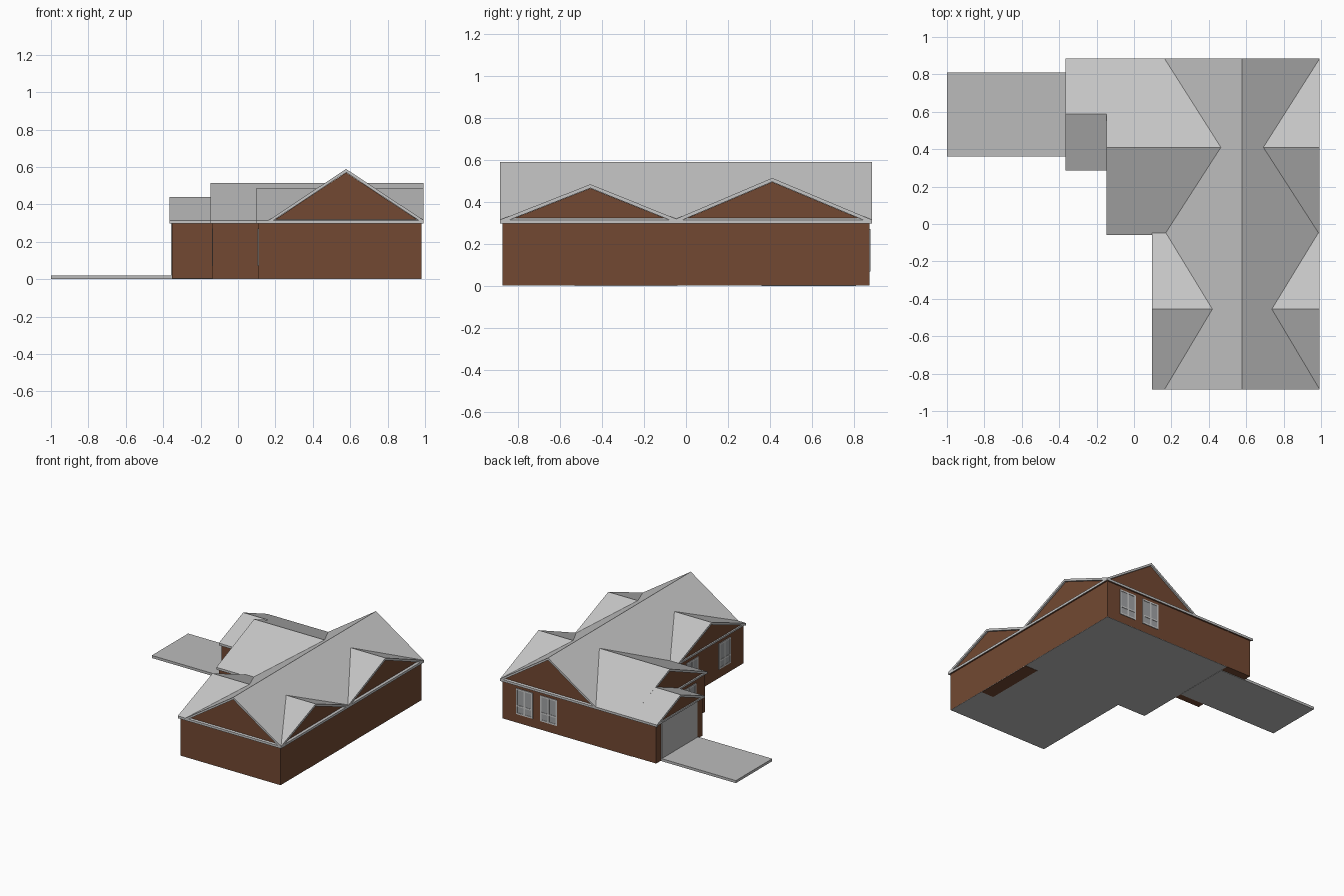
import bpy, bmesh
from mathutils import Vector

if "Cube" in bpy.data.objects:
    bpy.data.objects.remove(bpy.data.objects["Cube"])


def material(name, rgb):
    m = bpy.data.materials.new(name)
    m.diffuse_color = (*rgb, 1)
    m.use_nodes = True
    m.node_tree.nodes["Principled BSDF"].inputs["Base Color"].default_value = m.diffuse_color
    return m


BRICK = material("brown_brick", (0.17, 0.066, 0.032))
ROOF = material("roof_grey", (0.56, 0.56, 0.56))
CONCRETE = material("concrete_grey", (0.50, 0.50, 0.50))
FRAME = material("frame_grey", (0.60, 0.60, 0.60))
GLASS = material("glass_grey", (0.36, 0.37, 0.38))


def prism(name, pts, axis, a, b, mat):
    """Extrude a 2D outline along an axis from a to b."""
    def place(p, t):
        u, v = p
        return {"x": (t, u, v), "y": (u, t, v), "z": (u, v, t)}[axis]
    bm = bmesh.new()
    lo = [bm.verts.new(place(p, a)) for p in pts]
    hi = [bm.verts.new(place(p, b)) for p in pts]
    n = len(pts)
    bm.faces.new(lo)
    bm.faces.new(hi)
    for i in range(n):
        j = (i + 1) % n
        bm.faces.new((lo[i], lo[j], hi[j], hi[i]))
    bmesh.ops.recalc_face_normals(bm, faces=bm.faces)
    me = bpy.data.meshes.new(name)
    bm.to_mesh(me)
    bm.free()
    me.materials.append(mat)
    ob = bpy.data.objects.new(name, me)
    bpy.context.collection.objects.link(ob)
    return ob


def box(name, x0, x1, y0, y1, z0, z1, mat):
    return prism(name, [(x0, y0), (x1, y0), (x1, y1), (x0, y1)], "z", z0, z1, mat)


EAVE, THICK, OVER = 0.315, 0.018, 0.013


def gable(name, axis, centre, left, right, peak, a, b):
    """Roof slab with a brick gable wall filling the space under it."""
    l, r, t = centre - left, centre + right, THICK
    prism(name + "_roof",
          [(l, EAVE), (centre, peak), (r, EAVE),
           (r, EAVE - t), (centre, peak - t), (l, EAVE - t)], axis, a, b, ROOF)
    prism(name + "_gable_wall",
          [(l + .002, EAVE - t), (centre, peak - t - .001), (r - .002, EAVE - t)],
          axis, a + OVER, b - OVER, BRICK)


def footprint(o):
    """Outline of the house, grown outwards by o."""
    return [(0.11 - o, -0.872 - o), (0.98 + o, -0.872 - o), (0.98 + o, 0.872 + o),
            (-0.352 - o, 0.872 + o), (-0.352 - o, 0.30 - o), (-0.135 - o, 0.30 - o),
            (-0.135 - o, -0.045 - o), (0.11 - o, -0.045 - o)]


# walls, eaves band
prism("walls", footprint(0), "z", 0.004, 0.308, BRICK)
prism("eaves_band", footprint(0.011), "z", 0.302, 0.315, ROOF)

# floor, driveway, brick footing
prism("floor", [(0.11, -0.872), (0.98, -0.872), (0.98, 0.872), (-0.135, 0.872),
                (-0.135, -0.045), (0.11, -0.045)], "z", 0.002, 0.005, CONCRETE)
box("driveway", -1.0, -0.135, 0.36, 0.81, 0.0, 0.02, CONCRETE)
box("brick_footing", 0.87, 0.979, -0.53, -0.04, 0.0, 0.003, BRICK)

# roofs
gable("main", "y", 0.578, 0.415, 0.415, 0.589, -0.885, 0.885)
gable("rear_wing", "x", 0.41, 0.468, 0.475, 0.514, -0.147, 0.993)
gable("front_wing", "x", -0.455, 0.43, 0.42, 0.484, 0.097, 0.993)
gable("garage", "x", 0.588, 0.302, 0.297, 0.439, -0.367, -0.135)

# garage door
box("garage_door", -0.357, -0.35, 0.365, 0.81, 0.02, 0.302, CONCRETE)


def window(name, side, wall, c, w=0.145, z0=0.07, z1=0.272):
    """Two-light window on the back (+y) or left (-x) face of a wall."""
    def plate(part, u0, u1, za, zb, d, mat):
        if side == "back":
            box(name + part, u0, u1, wall - .004, wall + d, za, zb, mat)
        else:
            box(name + part, wall - d, wall + .004, u0, u1, za, zb, mat)
    a, b, f = c - w / 2, c + w / 2, 0.012
    plate("_glass", a, b, z0, z1, 0.002, GLASS)
    for i, u in enumerate((a, c - f / 2, b - f)):
        plate("_post_%d" % i, u, u + f, z0, z1, 0.005, FRAME)
    for i, z in enumerate((z0, z0 + 0.06, z1 - f)):
        plate("_rail_%d" % i, a, b, z, z + f, 0.005, FRAME)


window("back_window_1", "back", 0.872, 0.79)
window("back_window_2", "back", 0.872, 0.58)
window("left_window_1", "left", 0.11, -0.635)
window("left_window_2", "left", 0.11, -0.235)
window("entry_window", "left", -0.135, 0.145)
